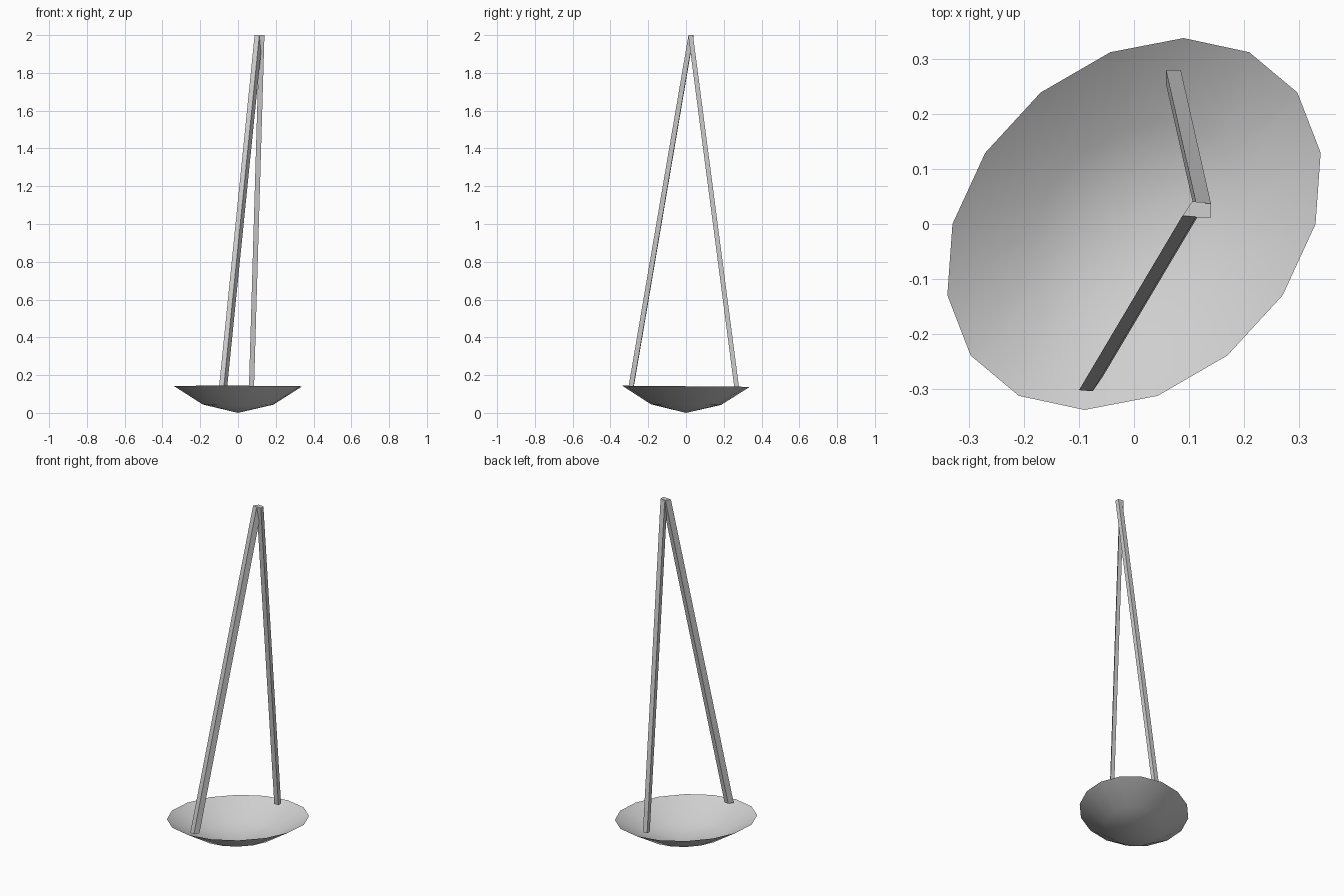
import bpy, bmesh, math
from mathutils import Vector

cube = bpy.data.objects.get("Cube")
if cube:
    bpy.data.objects.remove(cube, do_unlink=True)

grey = bpy.data.materials.new("light grey")
grey.use_nodes = True
colour = (0.62, 0.62, 0.62, 1)
grey.diffuse_color = colour
grey.node_tree.nodes["Principled BSDF"].inputs["Base Color"].default_value = colour


def add_object(name, bm):
    mesh = bpy.data.meshes.new(name)
    bm.to_mesh(mesh)
    bm.free()
    mesh.materials.append(grey)
    obj = bpy.data.objects.new(name, mesh)
    bpy.context.collection.objects.link(obj)
    return obj


def add_leg(name, foot, side, depth, rise):
    """Slanted bar: a level parallelogram extruded along the rise."""
    bm = bmesh.new()
    foot, side, depth = Vector(foot), Vector(side), Vector(depth)
    base = bm.faces.new([bm.verts.new(p) for p in
                         (foot, foot + side, foot + side + depth, foot + depth)])
    top = bmesh.ops.extrude_face_region(bm, geom=[base], use_keep_orig=True)
    bmesh.ops.translate(bm, vec=rise,
                        verts=[v for v in top["geom"] if isinstance(v, bmesh.types.BMVert)])
    bmesh.ops.recalc_face_normals(bm, faces=bm.faces)
    return add_object(name, bm)


# Shallow open dish: a sheared sixteen-sided bowl with two rings and a tip
SIDES = 16
axis_a, axis_b = Vector((0.33, 0, 0)), Vector((0.09, 0.338, -0.003))
bm = bmesh.new()


def ring(scale, z):
    turns = [2 * math.pi * i / SIDES for i in range(SIDES)]
    return [bm.verts.new((axis_a * math.cos(t) + axis_b * math.sin(t)) * scale
                         + Vector((0, 0, z))) for t in turns]


rim, middle = ring(1, 0.141), ring(0.55, 0.044)
tip = bm.verts.new((0, 0, 0))
for i in range(SIDES):
    j = (i + 1) % SIDES
    bm.faces.new((middle[i], rim[i], rim[j], middle[j]))
    bm.faces.new((tip, middle[i], middle[j]))
for face in bm.faces:
    face.smooth = True
add_object("dish", bm)

# Two leaning legs that meet at the top
add_leg("front_leg", (-0.1, -0.302, 0.14), (0.025, -0.002, 0), (0.018, 0.026, 0),
        (0.188, 0.317, 1.86))
add_leg("back_leg", (0.058, 0.255, 0.14), (0.027, 0, 0), (0, 0.025, 0),
        (0.055, -0.243, 1.86))
